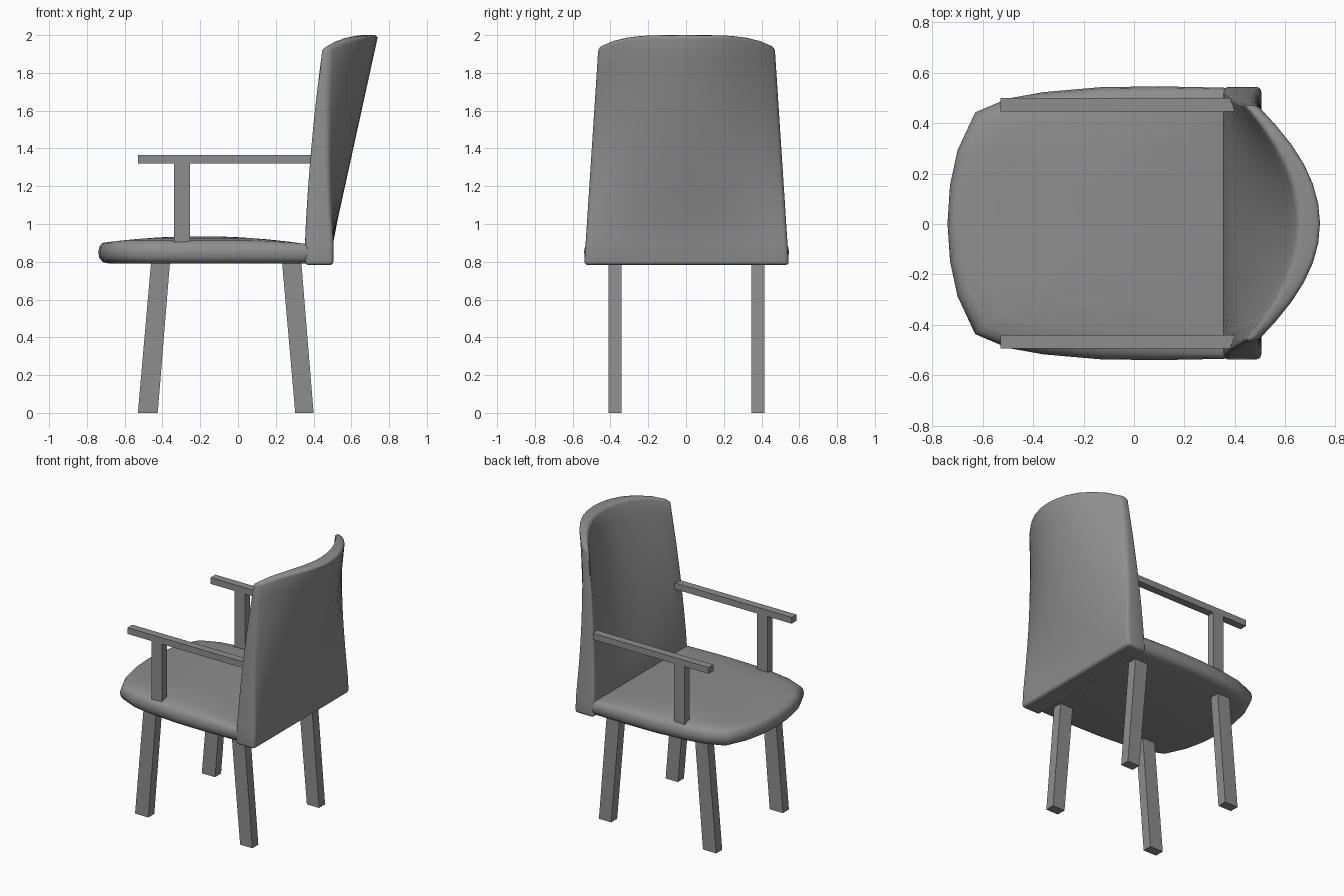
import bpy
import bmesh

cube = bpy.data.objects.get("Cube")
if cube:
    bpy.data.objects.remove(cube, do_unlink=True)

MID = 0.003  # centre line of the chair in y

grey = bpy.data.materials.new("plain grey")
grey.use_nodes = True
colour = (0.27, 0.27, 0.27, 1)
grey.diffuse_color = colour
grey.node_tree.nodes["Principled BSDF"].inputs["Base Color"].default_value = colour


def finish(bm, name, smooth=False):
    bmesh.ops.recalc_face_normals(bm, faces=bm.faces)
    mesh = bpy.data.meshes.new(name)
    bm.to_mesh(mesh)
    bm.free()
    mesh.materials.append(grey)
    obj = bpy.data.objects.new(name, mesh)
    bpy.context.collection.objects.link(obj)
    if smooth:
        bpy.ops.object.select_all(action="DESELECT")
        obj.select_set(True)
        bpy.context.view_layer.objects.active = obj
        bpy.ops.object.shade_smooth_by_angle(angle=0.8)
    return obj


def bar(name, low, high, y, depth):
    """Straight bar: low and high are (x start, x end, z) of its two ends."""
    bm = bmesh.new()
    rings = []
    for x0, x1, z in (low, high):
        corners = ((x0, -1), (x1, -1), (x1, 1), (x0, 1))
        rings.append([bm.verts.new((x, y + s * depth / 2, z)) for x, s in corners])
    bridge(bm, *rings)
    for ring in rings:
        bm.faces.new(ring)
    return finish(bm, name)


def bridge(bm, a, b):
    n = len(a)
    for i in range(n):
        j = (i + 1) % n
        bm.faces.new((a[i], a[j], b[j], b[i]))


# Seat: stacked rings of the plan outline, with a gently domed top
def dome(x):
    return 0.935 - 0.13 * (x + 0.2) ** 2


half = [(-0.74, 0), (-0.73, 0.15), (-0.70, 0.29), (-0.63, 0.44), (-0.5, 0.495),
        (-0.36, 0.52), (-0.13, 0.54), (0.1, 0.543), (0.35, 0.538), (0.47, 0.53),
        (0.495, 0.5), (0.495, 0)]
outline = half + [(x, -y) for x, y in reversed(half[1:-1])]
layers = [(0.9, 0.79), (0.96, 0.798), (0.99, 0.82), (1, 0.85), (0.99, 0.88),
          (0.965, 0.9), (0.92, 0.914), (0.8, 0.926), (0.55, 0.935), (0.25, 0.935)]
centre_x = -0.12
bm = bmesh.new()
previous = None
for scale, height in layers:
    ring = []
    for x, y in outline:
        px = centre_x + (x - centre_x) * scale
        z = min(height, dome(px)) if height > 0.86 else height
        ring.append(bm.verts.new((px, MID + y * scale, z)))
    if previous:
        bridge(bm, previous, ring)
    else:
        bm.faces.new(ring)
    previous = ring
bm.faces.new(previous)
finish(bm, "seat", smooth=True)


# Backrest: tapered slab, flat at the foot and curved at the top
def back_point(u, v, outer):
    top = 2.0 - 0.065 * abs(u) ** 4
    z = 0.782 + v * (top - 0.782)
    t = max(0.0, (z - 0.92) / 1.07)
    y = u * (0.542 - 0.075 * v)
    if outer:
        x = 0.505 + 0.235 * t - 1.15 * t * y * y
    else:
        x = 0.355 + 0.29 * t - 0.92 * t * y * y
    return x, MID + y, z


COLS, ROWS = 12, 10
bm = bmesh.new()
sheets = []
for outer in (False, True):
    sheets.append([[bm.verts.new(back_point(2 * i / COLS - 1, j / ROWS, outer))
                    for i in range(COLS + 1)] for j in range(ROWS + 1)])
for g in sheets:
    for j in range(ROWS):
        for i in range(COLS):
            bm.faces.new((g[j][i], g[j][i + 1], g[j + 1][i + 1], g[j + 1][i]))


def rim(g):
    right = [row[-1] for row in g[1:-1]]
    left = [row[0] for row in g[1:-1]]
    return g[0] + right + g[-1][::-1] + left[::-1]


bridge(bm, rim(sheets[0]), rim(sheets[1]))
bmesh.ops.recalc_face_normals(bm, faces=bm.faces)
sharp = [e for e in bm.edges if e.calc_face_angle() > 0.5]
bmesh.ops.bevel(bm, geom=sharp, offset=0.03, segments=3, profile=0.5,
                affect="EDGES", clamp_overlap=True)
finish(bm, "backrest", smooth=True)

# Legs, arm posts and armrests on both sides
for side, sign in (("left", -1), ("right", 1)):
    leg_y = MID + sign * 0.378
    arm_y = MID + sign * 0.47
    bar("front_leg_" + side, (-0.53, -0.425, 0), (-0.46, -0.36, 0.8), leg_y, 0.068)
    bar("rear_leg_" + side, (0.303, 0.4, 0), (0.233, 0.335, 0.8), leg_y, 0.068)
    bar("arm_post_" + side, (-0.34, -0.255, 0.88), (-0.34, -0.255, 1.325), arm_y, 0.055)
    bar("armrest_" + side, (-0.53, 0.41, 1.32), (-0.53, 0.41, 1.365), arm_y, 0.055)
